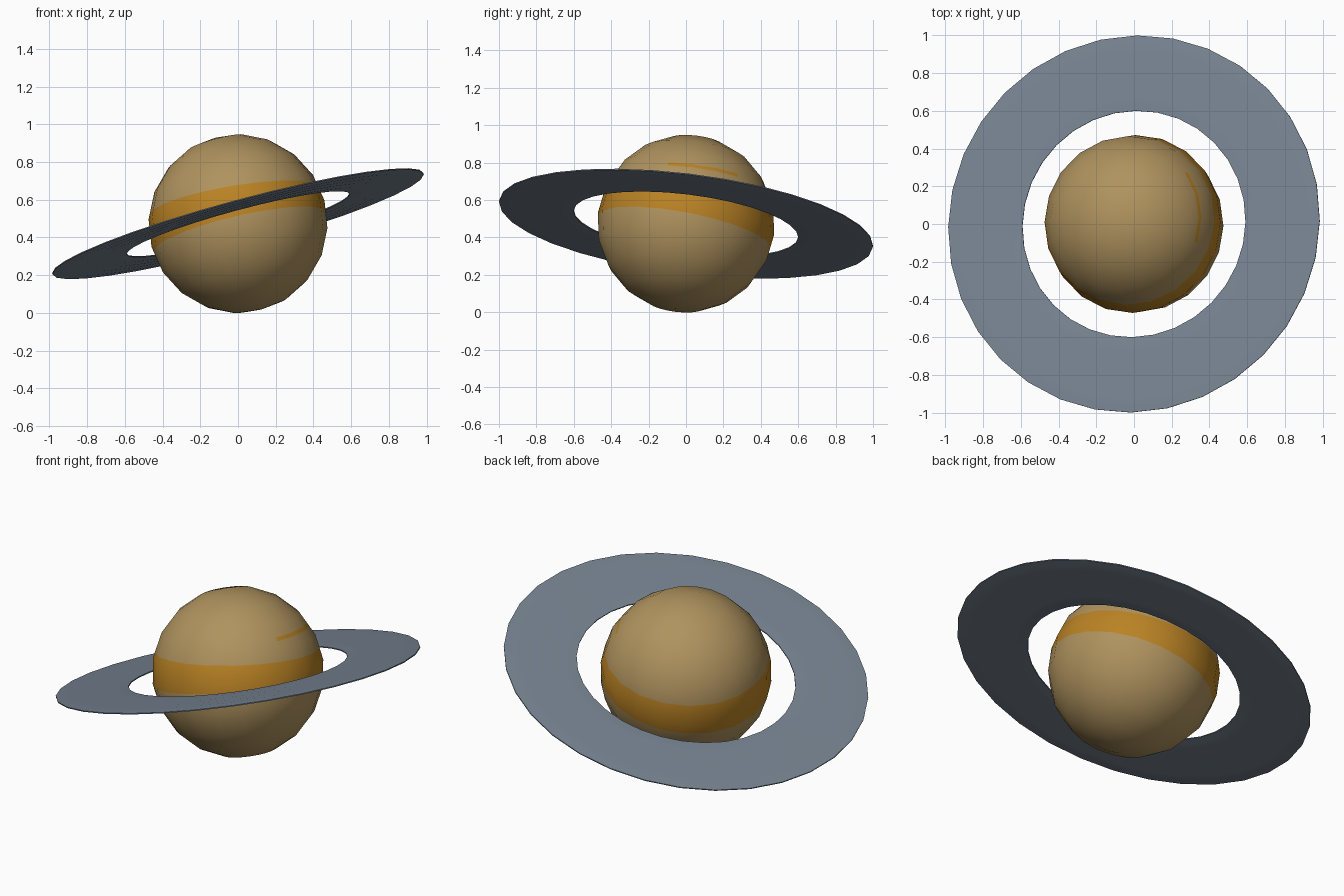
import bpy, bmesh, math
from mathutils import Vector

if "Cube" in bpy.data.objects:
    bpy.data.objects.remove(bpy.data.objects["Cube"], do_unlink=True)

CENTRE = Vector((0, 0, 0.473))
AXIS = Vector((-0.26, 0.12, 0.958)).normalized()
TILT = Vector((0, 0, 1)).rotation_difference(AXIS)
RADIUS = 0.475


def make_material(name, rgb):
    mat = bpy.data.materials.new(name)
    mat.use_nodes = True
    colour = (*rgb, 1)
    mat.diffuse_color = colour
    shader = next(n for n in mat.node_tree.nodes if n.type == 'BSDF_PRINCIPLED')
    shader.inputs["Base Color"].default_value = colour
    shader.inputs["Roughness"].default_value = 0.8
    return mat


def make_object(name, bm, materials):
    mesh = bpy.data.meshes.new(name)
    bm.to_mesh(mesh)
    bm.free()
    for mat in materials:
        mesh.materials.append(mat)
    obj = bpy.data.objects.new(name, mesh)
    bpy.context.collection.objects.link(obj)
    obj.location = CENTRE
    obj.rotation_mode = 'QUATERNION'
    obj.rotation_quaternion = TILT
    return obj


def slanted_plane(height, lean, degrees):
    """Plane at a height on the axis, dropping by lean towards an azimuth."""
    a = math.radians(degrees)
    normal = Vector((lean * math.cos(a), lean * math.sin(a), RADIUS)).normalized()
    return Vector((0, 0, height)), normal


def is_above(point, plane):
    return (point - plane[0]).dot(plane[1]) > 0


def cut(bm, faces, plane):
    edges = {e for f in faces for e in f.edges}
    verts = {v for f in faces for v in f.verts}
    bmesh.ops.bisect_plane(bm, geom=[*verts, *edges, *faces], dist=1e-5,
                           plane_co=plane[0], plane_no=plane[1])


tan = make_material("sandy tan", (0.43, 0.29, 0.113))
amber = make_material("amber", (0.49, 0.225, 0.018))
slate = make_material("slate grey", (0.185, 0.23, 0.285))

# Planet: low-poly ball with an uneven amber belt and a short streak
bm = bmesh.new()
bmesh.ops.create_uvsphere(bm, u_segments=20, v_segments=10, radius=RADIUS)
belt_top = slanted_plane(0.125, 0.055, 30)
belt_bottom = slanted_plane(-0.045, 0.035, 60)
streak_top = slanted_plane(0.22, 0, 0)
streak_bottom = slanted_plane(0.20, 0, 0)


def in_streak_sector(face):
    c = face.calc_center_median()
    return -20 < math.degrees(math.atan2(c.y, c.x)) < 36


for plane in (belt_top, belt_bottom):
    cut(bm, bm.faces[:], plane)
for plane in (streak_top, streak_bottom):
    cut(bm, [f for f in bm.faces if in_streak_sector(f)], plane)
for face in bm.faces:
    c = face.calc_center_median()
    belt = is_above(c, belt_bottom) and not is_above(c, belt_top)
    streak = (is_above(c, streak_bottom) and not is_above(c, streak_top)
              and in_streak_sector(face))
    face.material_index = int(belt or streak)
    face.smooth = True
planet = make_object("planet", bm, [tan, amber])
planet.data.normals_split_custom_set_from_vertices(
    [v.co.normalized() for v in planet.data.vertices])

# Ring: thin disc with faint ripples, turned from a closed profile
INNER, OUTER, SIDES, STEPS = 0.605, 1.007, 32, 10
upper = []
for i in range(STEPS + 1):
    rim = i in (0, STEPS)
    upper.append((INNER + (OUTER - INNER) * i / STEPS,
                  0.003 if rim else 0.006 + 0.001 * (-1) ** i))
profile = upper + [(r, -z) for r, z in reversed(upper)]
bm = bmesh.new()
loops = []
for s in range(SIDES):
    a = 2 * math.pi * s / SIDES
    loops.append([bm.verts.new((1.013 * r * math.cos(a), r * math.sin(a), z))
                  for r, z in profile])
for s in range(SIDES):
    near, far = loops[s], loops[(s + 1) % SIDES]
    for k in range(len(profile)):
        n = (k + 1) % len(profile)
        bm.faces.new((near[k], near[n], far[n], far[k]))
bmesh.ops.recalc_face_normals(bm, faces=bm.faces[:])
ring = make_object("ring", bm, [slate])
bpy.ops.object.select_all(action='DESELECT')
ring.select_set(True)
bpy.context.view_layer.objects.active = ring
bpy.ops.object.shade_smooth_by_angle(angle=math.radians(30))
